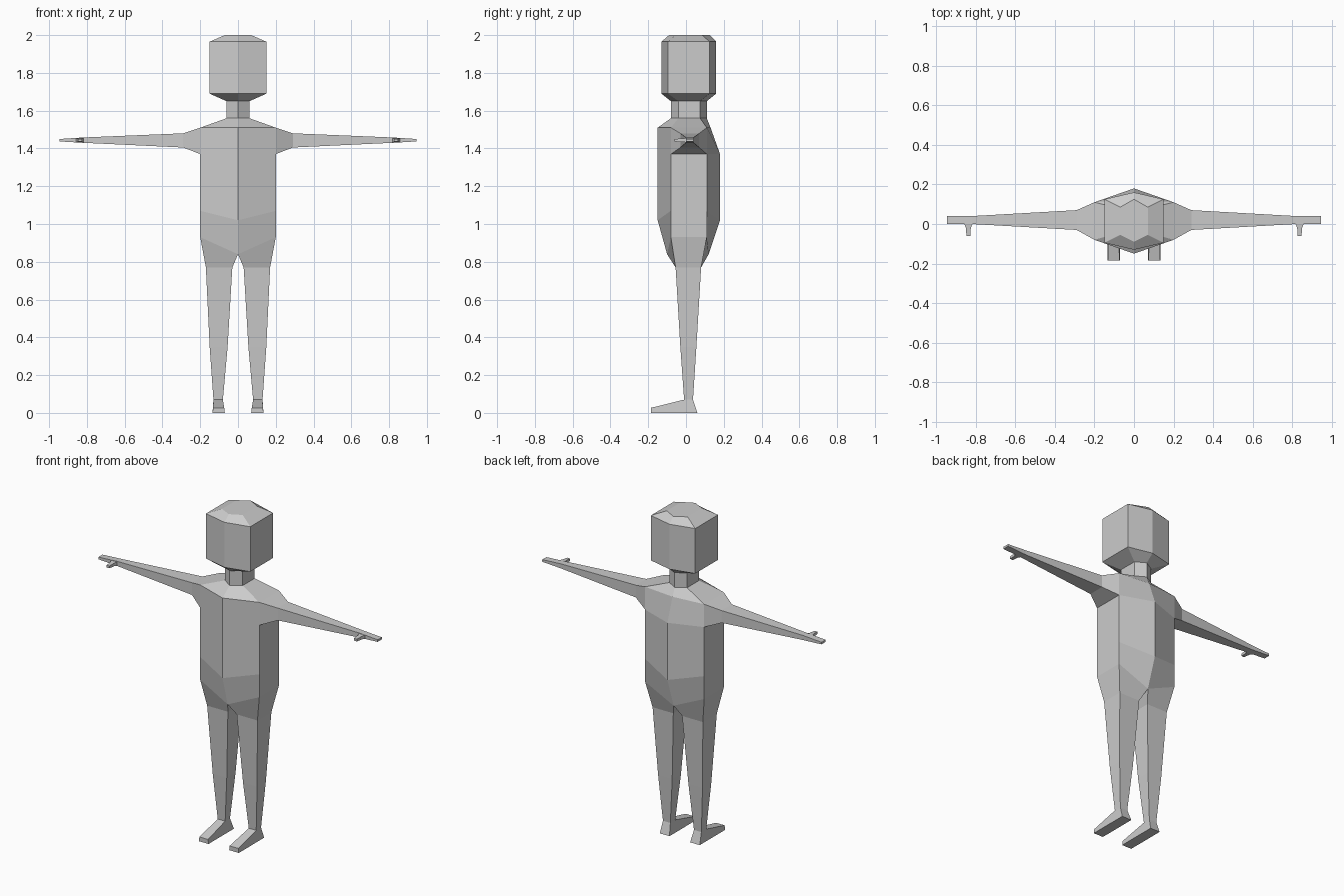
import bpy
import bmesh

cube = bpy.data.objects.get("Cube")
if cube:
    bpy.data.objects.remove(cube, do_unlink=True)

GREY = (0.6, 0.6, 0.6, 1)
mat = bpy.data.materials.new("plain grey")
mat.use_nodes = True
mat.diffuse_color = GREY
bsdf = mat.node_tree.nodes["Principled BSDF"]
bsdf.inputs["Base Color"].default_value = GREY


def loft(name, rings, closed=True, cap_start=False, cap_end=False, skip=()):
    """Skin the left half through four-point rings, then mirror it in x."""
    bm = bmesh.new()
    vs = [[bm.verts.new(p) for p in ring] for ring in rings]
    for i, (a, b) in enumerate(zip(vs, vs[1:])):
        for k in range(4 if closed else 3):
            if (i, k) not in skip:
                n = (k + 1) % 4
                bm.faces.new((a[k], a[n], b[n], b[k]))
    if cap_start:
        bm.faces.new(vs[0])
    if cap_end:
        bm.faces.new(vs[-1])
    bmesh.ops.recalc_face_normals(bm, faces=bm.faces)
    # open shells: make sure the normals face away from the body core
    if not closed and sum(f.normal.x * f.calc_area() for f in bm.faces) < 0:
        bmesh.ops.reverse_faces(bm, faces=bm.faces)
    mesh = bpy.data.meshes.new(name)
    bm.to_mesh(mesh)
    bm.free()
    mesh.materials.append(mat)
    obj = bpy.data.objects.new(name, mesh)
    bpy.context.collection.objects.link(obj)
    mirror = obj.modifiers.new("Mirror", "MIRROR")
    mirror.use_clip = True
    return obj


def half_hex(w, front, side_front, side_back, back, z, z_mid=None):
    """Half of a six-sided section, from front centre round to back centre."""
    zm = z if z_mid is None else z_mid
    return [(0, front, zm), (w, side_front, z), (w, side_back, z), (0, back, zm)]


def box_z(x0, x1, y0, y1, z):
    return [(x0, y0, z), (x1, y0, z), (x1, y1, z), (x0, y1, z)]


def box_x(x, y0, y1, z0, z1):
    return [(x, y0, z0), (x, y1, z0), (x, y1, z1), (x, y0, z1)]


def box_y(y, x0, x1, z0, z1, x0_top, x1_top):
    return [(x0, y, z0), (x1, y, z0), (x1_top, y, z1), (x0_top, y, z1)]


# Head and neck
neck = half_hex(.06, -.08, -.04, .075, .11, 1.56)
neck_top = half_hex(.06, -.08, -.04, .075, .11, 1.65)
loft("head", [
    neck_top,
    half_hex(.15, -.13, -.095, .125, .16, 1.69),
    half_hex(.15, -.13, -.095, .125, .16, 1.965),
    half_hex(.07, -.09, -.055, .085, .125, 2),
], closed=False, cap_end=True)
loft("neck", [neck, neck_top], closed=False)

# Torso, left open at the armholes
hips = half_hex(.2, -.10, -.08, .11, .12, .93, .84)
loft("torso", [
    neck,
    half_hex(.2, -.15, -.08, .11, .13, 1.51),
    half_hex(.2, -.15, -.08, .11, .18, 1.37),
    half_hex(.2, -.15, -.08, .11, .18, 1.07, 1.02),
    hips,
], closed=False, skip={(1, 1)})

# Arms with flat hands and thumbs
loft("arms", [
    box_x(.2, -.08, .11, 1.37, 1.51),
    box_x(.29, -.03, .07, 1.405, 1.48),
    box_x(.82, 0, .04, 1.43, 1.458),
    box_x(.945, 0, .04, 1.437, 1.45),
], cap_end=True)
loft("thumbs", [
    box_y(.005, .815, .86, 1.432, 1.455, .815, .86),
    box_y(-.02, .825, .85, 1.434, 1.453, .825, .85),
    box_y(-.06, .827, .847, 1.436, 1.45, .827, .847),
], cap_start=True, cap_end=True)

# Legs grow from the hip section
loft("legs", [
    hips,
    box_z(.03, .17, -.055, .08, .77),
    box_z(.055, .15, -.03, .055, .35),
    box_z(.08, .13, -.01, .037, .07),
])

# Feet
loft("feet", [
    [(.07, .06, 0), (.135, .06, 0), (.13, .037, .07), (.08, .037, .07)],
    box_y(-.01, .07, .135, 0, .07, .08, .13),
    box_y(-.185, .07, .135, 0, .027, .073, .132),
], cap_start=True, cap_end=True)
